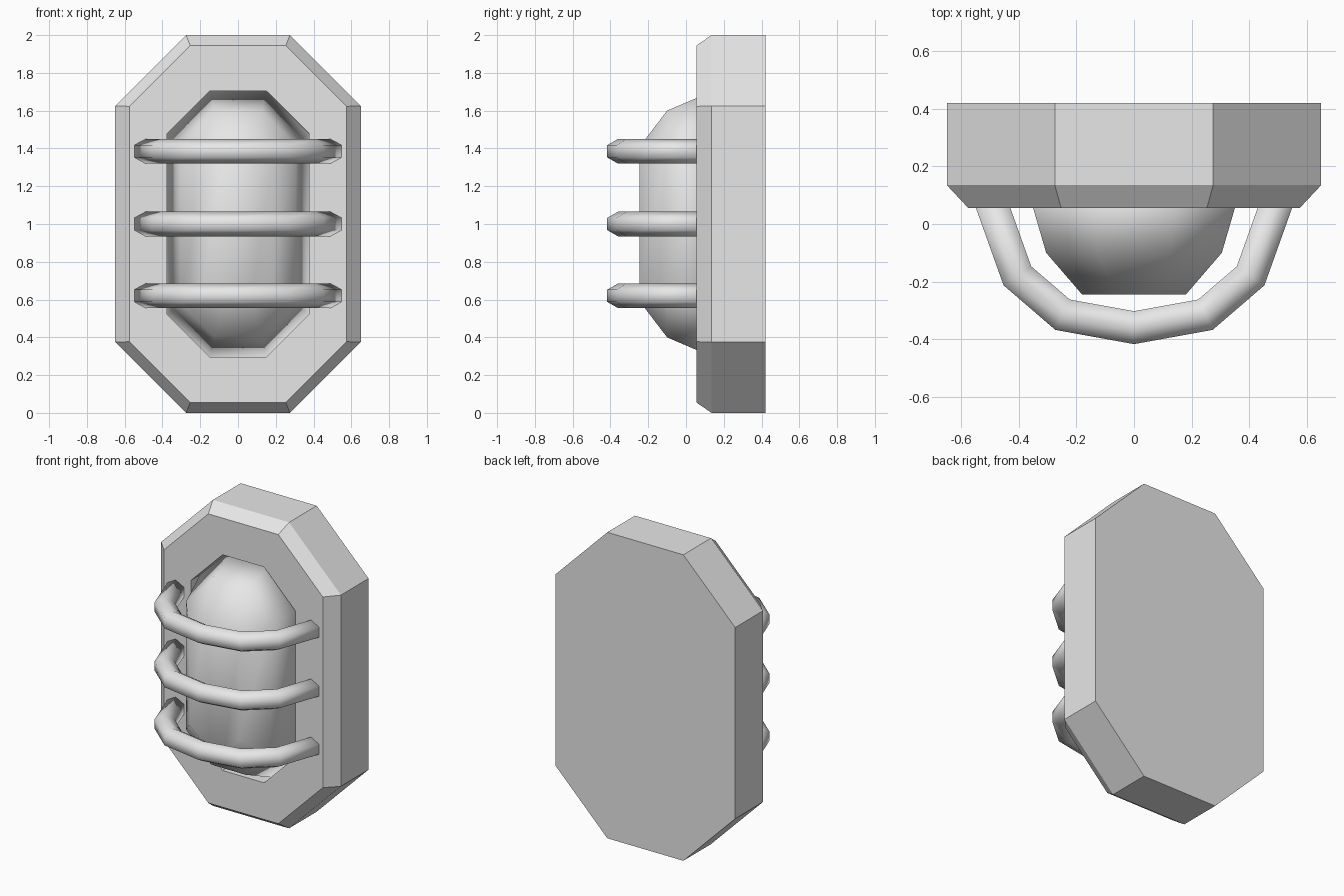
import bpy, bmesh, math
from mathutils import Vector

cube = bpy.data.objects.get("Cube")
if cube:
    bpy.data.objects.remove(cube, do_unlink=True)

grey = bpy.data.materials.new("light_grey")
grey.use_nodes = True
grey.diffuse_color = (0.8, 0.8, 0.8, 1)
grey.node_tree.nodes["Principled BSDF"].inputs["Base Color"].default_value = (0.8, 0.8, 0.8, 1)


def loft(name, rings, smooth):
    """Skin a list of equal-length point rings and cap both ends."""
    bm = bmesh.new()
    loops = [[bm.verts.new(p) for p in ring] for ring in rings]
    for a, b in zip(loops, loops[1:]):
        for i in range(len(a)):
            j = (i + 1) % len(a)
            bm.faces.new((a[i], a[j], b[j], b[i]))
    bm.faces.new(loops[0])
    bm.faces.new(loops[-1])
    bmesh.ops.recalc_face_normals(bm, faces=bm.faces)
    for f in bm.faces:
        f.smooth = smooth
    mesh = bpy.data.meshes.new(name)
    bm.to_mesh(mesh)
    bm.free()
    mesh.materials.append(grey)
    obj = bpy.data.objects.new(name, mesh)
    bpy.context.collection.objects.link(obj)
    return obj


def octagon(half_w, half_h, cut, y):
    """Upright rectangle with cut corners, centred at z = 1."""
    w, h = half_w - cut, half_h - cut
    outline = [(w, half_h), (half_w, h), (half_w, -h), (w, -half_h),
               (-w, -half_h), (-half_w, -h), (-half_w, h), (-w, half_h)]
    return [(x, y, 1 + z) for x, z in outline]


# Back plate with chamfered front rim and a shallow recess for the lens
loft("back_plate", [
    octagon(0.65, 1.0, 0.375, 0.42),
    octagon(0.65, 1.0, 0.375, 0.135),
    octagon(0.575, 0.945, 0.322, 0.055),
    octagon(0.377, 0.705, 0.227, 0.055),
    octagon(0.377, 0.705, 0.227, 0.14),
], False)

# Domed lens
loft("lens", [
    octagon(0.375, 0.703, 0.225, 0.14),
    octagon(0.305, 0.60, 0.18, -0.10),
    octagon(0.18, 0.41, 0.11, -0.245),
], True)

# Guard bars: hexagonal tube with mitred bends, mirrored about x = 0
half_path = [(0.505, 0.10), (0.405, -0.18), (0.248, -0.315)]
path = [Vector((-x, y)) for x, y in half_path] + [Vector((0, -0.36))]
path += [Vector(p) for p in reversed(half_path)]


def bar_rings(z, radius=0.065, sides=6):
    rings = []
    for i, p in enumerate(path):
        before = (p - path[i - 1]).normalized() if i else None
        after = (path[i + 1] - p).normalized() if i < len(path) - 1 else None
        before, after = before or after, after or before
        along = (before + after).normalized()
        side = Vector((along.y, -along.x)) / along.dot(after)
        ring = []
        for k in range(sides):
            a = math.pi / 2 + math.tau * k / sides
            q = p + side * radius * math.cos(a)
            ring.append((q.x, q.y, z + radius * math.sin(a)))
        rings.append(ring)
    return rings


for label, z in (("lower", 0.62), ("middle", 1.0), ("upper", 1.385)):
    loft(label + "_guard_bar", bar_rings(z), True)
